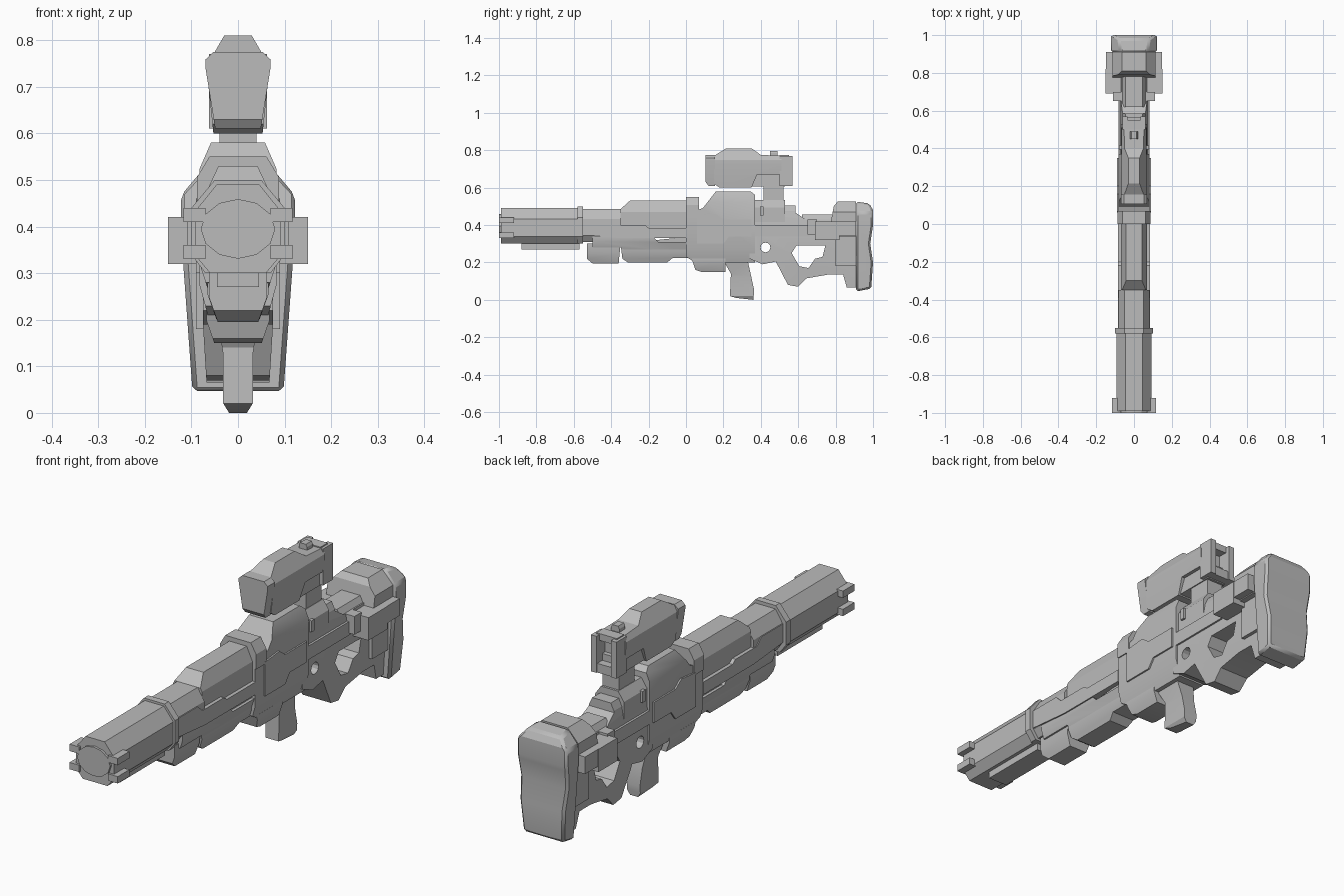
import bpy, bmesh, math

cube = bpy.data.objects.get("Cube")
if cube:
    bpy.data.objects.remove(cube, do_unlink=True)

grey = bpy.data.materials.new("gunmetal grey")
grey.use_nodes = True
shade = .5
grey.diffuse_color = (shade, shade, shade, 1)
grey.node_tree.nodes["Principled BSDF"].inputs["Base Color"].default_value = grey.diffuse_color
parts = []

# Stations along the length, shared by neighbouring parts
MUZZLE, COLLAR, GUARD, RECEIVER, REAR, BUTT = -1, -.57, -.35, 0, .37, .91


def finish(name, bm):
    """Turn a finished bmesh into a grey object."""
    bmesh.ops.recalc_face_normals(bm, faces=bm.faces)
    mesh = bpy.data.meshes.new(name)
    bm.to_mesh(mesh)
    bm.free()
    mesh.materials.append(grey)
    part = bpy.data.objects.new(name, mesh)
    bpy.context.collection.objects.link(part)
    parts.append(part)
    return part


def slab(name, outline, half, top=1, bottom=1, shoulder=.3, foot=.3):
    """Side outline (y, z) given a half width, narrowed above the shoulder and below the foot."""
    bm = bmesh.new()
    face = bm.faces.new([bm.verts.new((-half, y, z)) for y, z in outline])
    extruded = bmesh.ops.extrude_face_region(bm, geom=[face])["geom"]
    moved = [item for item in extruded if isinstance(item, bmesh.types.BMVert)]
    bmesh.ops.translate(bm, verts=moved, vec=(2 * half, 0, 0))
    low = min(z for y, z in outline)
    height = max(z for y, z in outline) - low
    for ratio, level in ((top, 1 - shoulder), (bottom, foot)):
        if ratio != 1:
            bmesh.ops.bisect_plane(bm, geom=bm.verts[:] + bm.edges[:] + bm.faces[:],
                                   plane_co=(0, 0, low + level * height), plane_no=(0, 0, 1))
    for vert in bm.verts:
        level = (vert.co.z - low) / height
        above = max(0, (level - 1 + shoulder) / shoulder)
        below = max(0, (foot - level) / foot)
        vert.co.x *= 1 - above * (1 - top) - below * (1 - bottom)
    return finish(name, bm)


def block(name, front, rear, low, high, half, **taper):
    outline = [(front, low), (rear, low), (rear, high), (front, high)]
    return slab(name, outline, half, **taper)


def side_pair(name, front, rear, low, high, inner, outer):
    """Mirrored pair of boxes, one on each flank."""
    for label, side in (("left", 1), ("right", -1)):
        bm = bmesh.new()
        bmesh.ops.create_cube(bm, size=1)
        for vert in bm.verts:
            vert.co.x = side * (outer if vert.co.x > 0 else inner)
            vert.co.y = rear if vert.co.y > 0 else front
            vert.co.z = high if vert.co.z > 0 else low
        finish(f"{label}_{name}", bm)


def cut(target, cutter):
    """Open a hole in the target with a hidden cutter."""
    parts.remove(cutter)
    cutter.hide_render = True
    cutter.hide_set(True)
    opening = target.modifiers.new("opening", 'BOOLEAN')
    opening.operation, opening.solver, opening.object = 'DIFFERENCE', 'EXACT', cutter


# Barrel and muzzle
block("barrel_shroud", front=MUZZLE + .01, rear=COLLAR, low=.3, high=.49, half=.092,
      top=.5, bottom=.65, foot=.2)
block("barrel_collar", front=COLLAR - .01, rear=COLLAR + .02, low=.3, high=.5, half=.1,
      top=.5, bottom=.7, foot=.2)
block("barrel_underside", front=-.88, rear=COLLAR, low=.27, high=.32, half=.045)
bm = bmesh.new()
bmesh.ops.create_circle(bm, cap_ends=True, segments=12, radius=.08)
for vert in bm.verts:
    vert.co = (vert.co.x, MUZZLE, .395 + vert.co.y * .8)
disc = bmesh.ops.extrude_face_region(bm, geom=bm.faces[:])["geom"]
bmesh.ops.translate(bm, verts=[item for item in disc if isinstance(item, bmesh.types.BMVert)],
                    vec=(0, .05, 0))
finish("muzzle", bm)
for label, low in (("lower", .33), ("upper", .41)):
    side_pair(f"{label}_muzzle_prong", front=MUZZLE, rear=-.92, low=low, high=low + .03,
              inner=.07, outer=.117)

# Handguard
block("front_handguard", front=COLLAR, rear=GUARD, low=.31, high=.485, half=.082,
      top=.6, bottom=.7, foot=.2)
slab("upper_handguard", [(GUARD, .33), (RECEIVER, .33), (RECEIVER, .53), (-.3, .53),
                         (GUARD, .485)], half=.07, top=.6)
slab("side_rail", [(COLLAR, .35), (GUARD, .33), (RECEIVER, .33), (RECEIVER, .385),
                   (-.2, .385), (-.22, .4), (-.37, .4), (-.4, .43), (COLLAR, .43)], half=.086)
slab("lower_rail", [(-.5, .28), (GUARD, .28), (-.3, .25), (RECEIVER, .25), (RECEIVER, .31),
                    (-.15, .31), (-.18, .34), (-.5, .34)], half=.08, bottom=.75, foot=.7)
slab("front_grip", [(-.53, .3), (-.53, .22), (-.5, .195), (-.36, .195), (GUARD, .3)],
     half=.062, bottom=.7, foot=.5)
slab("rear_grip", [(GUARD, .3), (-.34, .22), (-.31, .2), (-.1, .2), (-.07, .225),
                   (.04, .225), (.04, .34)], half=.066, bottom=.7, foot=.4)
block("sight_block", front=RECEIVER, rear=.07, low=.44, high=.55, half=.088, top=.7, shoulder=.4)

# Receiver
slab("receiver", [(RECEIVER, .23), (.05, .2), (REAR, .2), (REAR, .56), (.345, .58), (.16, .58),
                  (.09, .49), (RECEIVER, .46)],
     half=.083, top=.7, bottom=.75, shoulder=.15, foot=.2)
slab("receiver_side_plate", [(.06, .3), (.2, .3), (.23, .34), (.35, .34), (.35, .43),
                             (.2, .43), (.16, .46), (.06, .45)], half=.09)
slab("magazine_base", [(.03, .22), (.05, .16), (.08, .15), (.21, .15), (.21, .22)],
     half=.068, bottom=.75, foot=.7)
slab("pistol_grip", [(.2, .21), (.24, .14), (.235, .02), (.27, .01), (.36, 0), (.365, .05),
                     (.33, .21)], half=.032, top=1.4, bottom=.6, shoulder=.4, foot=.1)
block("rear_receiver_top", front=.36, rear=.53, low=.4, high=.535, half=.07, top=.6)
block("rear_receiver_step", front=.52, rear=.585, low=.4, high=.505, half=.06, top=.75)
side_pair("charging_lug", front=.395, rear=.415, low=.45, high=.5, inner=.05, outer=.08)

# Stock with trigger hole and thumb opening
stock = slab("stock", [(.34, .22), (.41, .19), (.48, .205), (.545, .08), (.6, .07),
                       (.645, .115), (.76, .135), (.84, .135), (.86, .065), (BUTT, .065),
                       (BUTT, .43), (.64, .43), (.58, .47), (.34, .47)],
             half=.075, top=.8, bottom=.9, shoulder=.2)
ring = [math.tau * step / 12 for step in range(12)]
cut(stock, slab("trigger_hole_cutter",
                [(.425 + .026 * math.cos(angle), .28 + .026 * math.sin(angle)) for angle in ring],
                half=.2))
cut(stock, slab("thumb_hole_cutter", [(.565, .25), (.605, .18), (.655, .17), (.69, .22),
                                      (.73, .23), (.745, .29), (.59, .29)], half=.2))
block("stock_side_band", front=REAR, rear=.66, low=.34, high=.4, half=.083)
block("stock_ridge", front=.62, rear=.8, low=.4, high=.455, half=.07, top=.65, shoulder=.7)
slab("cheek_rest", [(.76, .34), (BUTT, .34), (BUTT, .525), (.81, .525), (.79, .5)],
     half=.115, top=.55)
block("lower_stock_plate", front=.8, rear=BUTT, low=.18, high=.35, half=.09)
side_pair("stock_pad", front=.69, rear=.82, low=.32, high=.42, inner=.06, outer=.15)
side_pair("rear_stock_pad", front=.81, rear=BUTT, low=.345, high=.42, inner=.06, outer=.148)
side_pair("front_stock_pad", front=.65, rear=.7, low=.35, high=.43, inner=.06, outer=.11)

# Butt plate
butt_plate = slab("butt_plate", [(BUTT, .045), (.99, .06), (1, .2), (.985, .3), (1, .4),
                                 (1, .48), (.98, .515), (BUTT, .525)],
                  half=.122, top=.6, bottom=.8, shoulder=.12, foot=.7)
chamfer = butt_plate.modifiers.new("chamfer", 'BEVEL')
chamfer.width, chamfer.segments = .01, 1

# Scope
slab("scope_body", [(.15, .62), (.18, .6), (.35, .6), (.38, .67), (.51, .67), (.51, .77),
                    (.4, .775), (.35, .81), (.215, .81), (.15, .77)],
     half=.066, top=.45, bottom=.8, foot=.6)
block("scope_lower_body", front=.35, rear=.53, low=.605, high=.68, half=.045)
slab("scope_front_hood", [(.105, .63), (.12, .61), (.155, .61), (.155, .775), (.105, .775)],
     half=.07, top=.75, bottom=.7, shoulder=.1, foot=.8)
side_pair("scope_rear_hood", front=.5, rear=.57, low=.61, high=.77, inner=.035, outer=.062)
block("scope_rear_top", front=.5, rear=.55, low=.745, high=.775, half=.05)
block("scope_rear_bottom", front=.5, rear=.565, low=.61, high=.65, half=.05)
block("scope_dial", front=.45, rear=.49, low=.76, high=.797, half=.02, top=.7)
block("scope_mount", front=.415, rear=.52, low=.53, high=.62, half=.04)

# Soft shading that keeps hard edges
bpy.ops.object.select_all(action='DESELECT')
for part in parts:
    part.select_set(True)
bpy.context.view_layer.objects.active = stock
bpy.ops.object.shade_smooth_by_angle(angle=math.radians(25))
